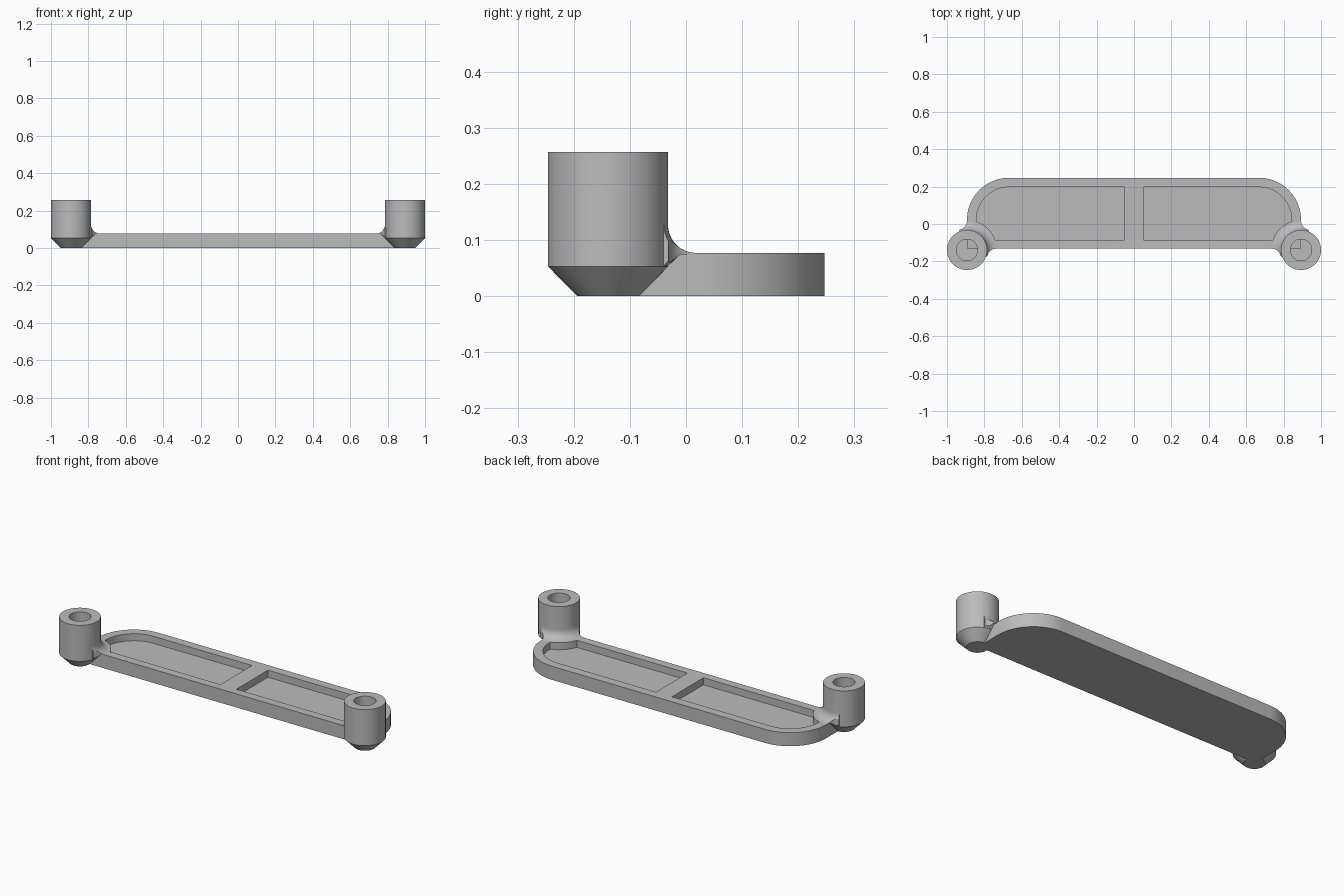
import bpy
import bmesh
from math import cos, sin, pi, radians

if "Cube" in bpy.data.objects:
    bpy.data.objects.remove(bpy.data.objects["Cube"], do_unlink=True)

grey = bpy.data.materials.new("mid_grey")
grey.use_nodes = True
grey.diffuse_color = (0.5, 0.5, 0.5, 1)
grey.node_tree.nodes["Principled BSDF"].inputs["Base Color"].default_value = grey.diffuse_color

POST_X, POST_Y = 0.893, -0.139
POST_R, POST_TOP = 0.107, 0.257
PLATE_TOP, FLOOR = 0.077, 0.037
FRONT, BACK = -0.132, 0.247
CORNER_X, CORNER_Y = 0.668, 0.022
FILLET = 0.05


def arc(cx, cy, r, start, end, n=24):
    angles = [radians(start + (end - start) * i / n) for i in range(n + 1)]
    return [(cx + r * cos(a), cy + r * sin(a)) for a in angles]


def finish(name, bm):
    bmesh.ops.recalc_face_normals(bm, faces=bm.faces)
    mesh = bpy.data.meshes.new(name)
    bm.to_mesh(mesh)
    bm.free()
    mesh.materials.append(grey)
    obj = bpy.data.objects.new(name, mesh)
    bpy.context.collection.objects.link(obj)
    return obj


def prism(name, points, low, high, side=1):
    bm = bmesh.new()
    face = bm.faces.new([bm.verts.new((side * x, y, low)) for x, y in points])
    top = bmesh.ops.extrude_face_region(bm, geom=[face])["geom"]
    verts = [g for g in top if isinstance(g, bmesh.types.BMVert)]
    bmesh.ops.translate(bm, verts=verts, vec=(0, 0, high - low))
    return finish(name, bm)


def lathe(name, profile, side, closed=False):
    bm = bmesh.new()
    verts = [bm.verts.new((r, 0, z)) for r, z in profile]
    pairs = list(zip(verts, verts[1:]))
    if closed:
        pairs.append((verts[-1], verts[0]))
    edges = [bm.edges.new(p) for p in pairs]
    bmesh.ops.spin(bm, geom=verts + edges, cent=(0, 0, 0), axis=(0, 0, 1),
                   angle=2 * pi, steps=64)
    bmesh.ops.remove_doubles(bm, verts=bm.verts, dist=0.00001)
    bmesh.ops.translate(bm, verts=bm.verts, vec=(side * POST_X, POST_Y, 0))
    return finish(name, bm)


def combine(target, tool, operation):
    mod = target.modifiers.new("combine", 'BOOLEAN')
    mod.operation = operation
    mod.solver = 'EXACT'
    mod.object = tool
    bpy.context.view_layer.objects.active = target
    bpy.ops.object.modifier_apply(modifier=mod.name)
    bpy.data.objects.remove(tool, do_unlink=True)


# Plate with rounded back corners
half = [(POST_X, FRONT)] + arc(CORNER_X, CORNER_Y, BACK - CORNER_Y, 0, 90)
outline = half + [(-x, y) for x, y in reversed(half)]
bracket = prism("bracket", outline, 0, PLATE_TOP)

# Pocket curves around the post and runs parallel to the plate rim
pocket = [(0.05, -0.085)]
pocket += arc(POST_X, POST_Y, POST_R + FILLET + 0.003, 160, 108, 12)
pocket += arc(CORNER_X, CORNER_Y, 0.175, 0, 90)
pocket += [(0.05, 0.197)]

# Area the collar may fill, flaring where the plate edges meet the post
flare = [(0.6, FRONT)]
flare += arc(POST_X - POST_R - FILLET, FRONT - FILLET, FILLET, 90, 8, 10)
flare += [(POST_X, POST_Y)]
flare += arc(POST_X + FILLET, POST_Y + POST_R + FILLET, FILLET, 262, 180, 10)
flare += [(POST_X, 0.2), (0.6, 0.2)]

post_profile = [(0, 0), (0.055, 0), (POST_R, 0.053), (POST_R, POST_TOP),
                (0.057, POST_TOP), (0.057, 0.05), (0, 0.05)]
collar_profile = [(0.08, 0.053), (POST_R - 0.001, 0.053), (0.128, 0.074), (0.157, 0.074)]
collar_profile += arc(POST_R + FILLET, PLATE_TOP + FILLET, FILLET, 270, 180, 12)
collar_profile += [(0.08, PLATE_TOP + FILLET)]

for side in (1, -1):
    combine(bracket, prism("pocket_cutter", pocket, FLOOR, 0.2, side), 'DIFFERENCE')
    collar = lathe("collar", collar_profile, side, closed=True)
    combine(collar, prism("collar_area", flare, 0.01, 0.2, side), 'INTERSECT')
    post = lathe("post", post_profile, side)
    combine(post, collar, 'UNION')
    combine(bracket, post, 'UNION')

# Smooth the curved walls, keep the edges crisp
bpy.ops.object.select_all(action='DESELECT')
bracket.select_set(True)
bpy.context.view_layer.objects.active = bracket
bpy.ops.object.shade_smooth_by_angle(angle=radians(30))
